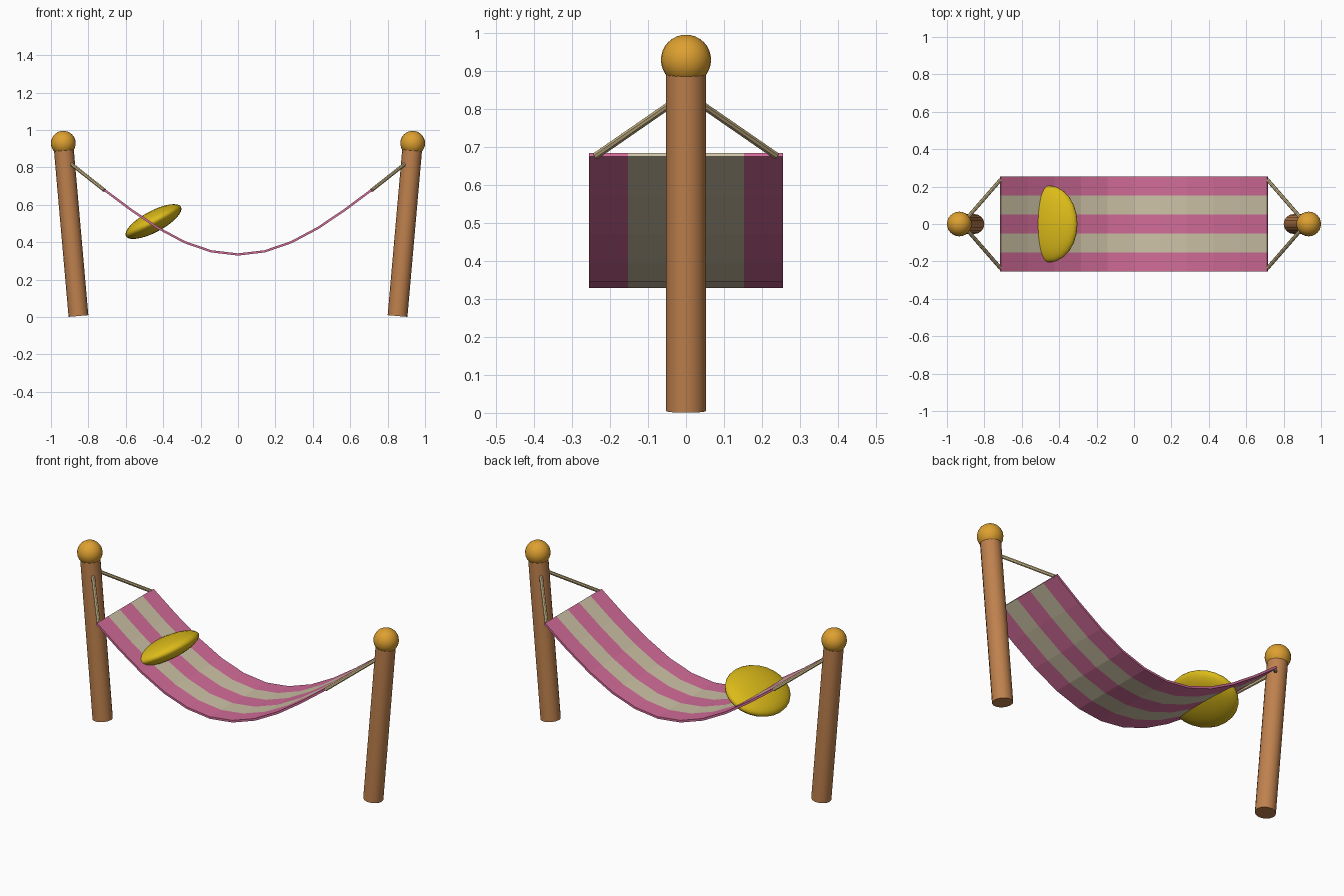
import bpy, bmesh, math
from mathutils import Vector

if "Cube" in bpy.data.objects:
    bpy.data.objects.remove(bpy.data.objects["Cube"])


def material(name, rgb):
    m = bpy.data.materials.new(name)
    m.diffuse_color = (*rgb, 1)
    m.use_nodes = True
    m.node_tree.nodes["Principled BSDF"].inputs["Base Color"].default_value = m.diffuse_color
    return m


WOOD = material("brown wood", (0.52, 0.22, 0.075))
GOLD = material("golden knob", (0.72, 0.35, 0.03))
ROPE = material("tan rope", (0.58, 0.46, 0.24))
PINK = material("pink cloth", (0.65, 0.15, 0.32))
CREAM = material("cream cloth", (0.61, 0.54, 0.38))
YELLOW = material("yellow cushion", (0.72, 0.50, 0.01))


def finish(name, mat):
    ob = bpy.context.object
    ob.name = name
    ob.data.materials.append(mat)
    bpy.ops.object.shade_smooth_by_angle(angle=math.radians(40))
    return ob


def rod(name, a, b, radius, sides, mat):
    a, b = Vector(a), Vector(b)
    bpy.ops.mesh.primitive_cylinder_add(
        vertices=sides, radius=radius, depth=(b - a).length, location=(a + b) / 2,
        rotation=(b - a).to_track_quat('Z', 'Y').to_euler())
    return finish(name, mat)


def ball(name, loc, scale, mat, tilt=0):
    bpy.ops.mesh.primitive_uv_sphere_add(
        segments=24, ring_count=16, radius=1, location=loc, rotation=(0, tilt, 0))
    bpy.context.object.scale = scale
    return finish(name, mat)


# Leaning posts with round knobs, and two ropes to each end of the sling
for side, s in (("left", -1), ("right", 1)):
    rod(side + "_post", (s * 0.853, 0, 0.005), (s * 0.932, 0, 0.905), 0.053, 16, WOOD)
    ball(side + "_knob", (s * 0.934, 0, 0.929), (0.066,) * 3, GOLD)
    for end, t in (("front", -1), ("back", 1)):
        rod(f"{side}_{end}_rope", (s * 0.92, 0, 0.84), (s * 0.714, t * 0.236, 0.677),
            0.01, 8, ROPE)

# Sagging striped sling: a grid of ten segments by five stripes
SEGMENTS, STRIPES, HALF_L, HALF_W = 10, 5, 0.714, 0.255
bm = bmesh.new()
rows = []
for i in range(SEGMENTS + 1):
    u = i / SEGMENTS
    x = HALF_L * (2 * u - 1)
    z = 0.679 - 0.345 * math.sin(math.pi * u)
    rows.append([bm.verts.new((x, HALF_W * (2 * j / STRIPES - 1), z))
                 for j in range(STRIPES + 1)])
for a, b in zip(rows, rows[1:]):
    for j in range(STRIPES):
        f = bm.faces.new((a[j], b[j], b[j + 1], a[j + 1]))
        f.material_index = j % 2
mesh = bpy.data.meshes.new("sling")
bm.to_mesh(mesh)
bm.free()
sling = bpy.data.objects.new("sling", mesh)
bpy.context.collection.objects.link(sling)
mesh.materials.append(PINK)
mesh.materials.append(CREAM)
thick = sling.modifiers.new("cloth thickness", 'SOLIDIFY')
thick.thickness = 0.012
thick.offset = 0

# Tilted cushion sunk into the sling
ball("cushion", (-0.452, 0, 0.51), (0.167, 0.205, 0.057), YELLOW, math.radians(-28))
